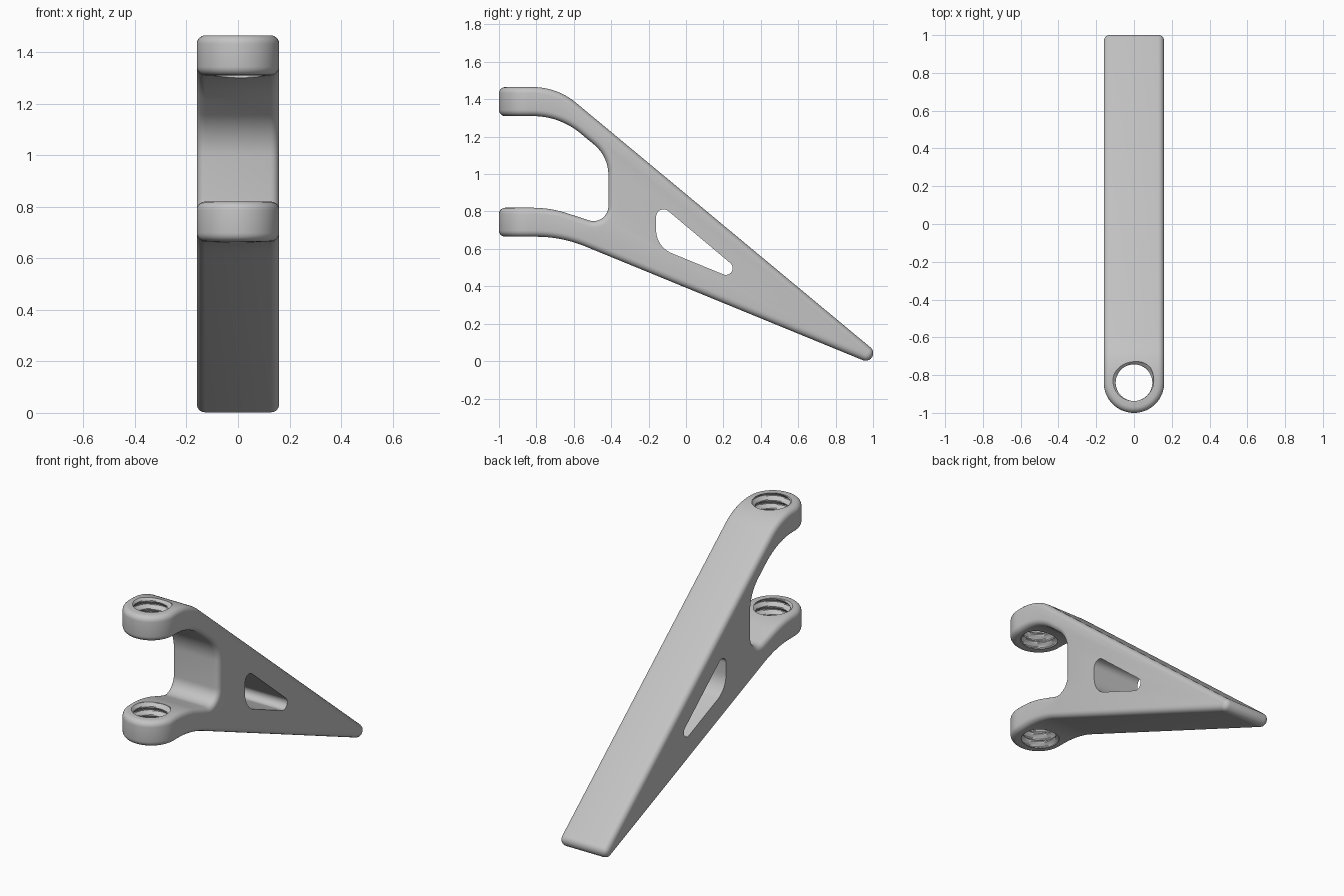
import bpy
import bmesh
from math import sin, cos, tan, pi, radians
from mathutils import Vector

if "Cube" in bpy.data.objects:
    bpy.data.objects.remove(bpy.data.objects["Cube"], do_unlink=True)

HALF = 0.16        # half width of the bracket
BORE_Y = -0.84     # centre of the threaded eyes

grey = bpy.data.materials.new("plain grey")
grey.use_nodes = True
grey.diffuse_color = (0.55, 0.55, 0.55, 1)
grey.node_tree.nodes["Principled BSDF"].inputs["Base Color"].default_value = grey.diffuse_color


def fillet(corners, steps=12):
    """Round each (y, z, radius) corner of a closed outline."""
    out = []
    for i, (a, b, r) in enumerate(corners):
        p = Vector((a, b))
        if not r:
            out.append(p)
            continue
        u = (Vector(corners[i - 1][:2]) - p).normalized()
        v = (Vector(corners[(i + 1) % len(corners)][:2]) - p).normalized()
        half = u.angle(v) / 2
        centre = p + (u + v).normalized() * (r / sin(half))
        start = p + u * (r / tan(half)) - centre
        end = p + v * (r / tan(half)) - centre
        sweep = pi - 2 * half
        for k in range(steps + 1):
            t = k / steps
            out.append(centre + (start * sin((1 - t) * sweep) + end * sin(t * sweep)) / sin(sweep))
    return out


def finish(name, bm):
    bmesh.ops.recalc_face_normals(bm, faces=bm.faces[:])
    mesh = bpy.data.meshes.new(name)
    bm.to_mesh(mesh)
    bm.free()
    mesh.materials.append(grey)
    ob = bpy.data.objects.new(name, mesh)
    bpy.context.collection.objects.link(ob)
    return ob


def prism(name, points, direction):
    bm = bmesh.new()
    face = bm.faces.new([bm.verts.new(p) for p in points])
    new = bmesh.ops.extrude_face_region(bm, geom=[face])["geom"]
    bmesh.ops.translate(bm, vec=direction, verts=[g for g in new if isinstance(g, bmesh.types.BMVert)])
    return finish(name, bm)


def side_prism(name, corners):
    return prism(name, [(-0.3, p.x, p.y) for p in fillet(corners)], (0.6, 0, 0))


def thread_cutter(name, low, high, sides=48, rows=40, pitch=0.05):
    """Closed tube whose radius follows a helical thread."""
    bm = bmesh.new()
    rings = []
    for j in range(rows + 1):
        z = low + (high - low) * j / rows
        ring = []
        for i in range(sides):
            a = 2 * pi * i / sides
            wave = abs(((z / pitch - i / sides) % 1) * 2 - 1)
            r = 0.097 + 0.021 * min(1, max(0, wave * 1.6 - 0.3))
            ring.append(bm.verts.new((r * cos(a), BORE_Y + r * sin(a), z)))
        rings.append(ring)
    for lower, upper in zip(rings, rings[1:]):
        for i in range(sides):
            n = (i + 1) % sides
            bm.faces.new((lower[i], lower[n], upper[n], upper[i]))
    bm.faces.new(rings[0])
    bm.faces.new(rings[-1])
    return finish(name, bm)


def boolean(ob, cutter, operation):
    cutter.hide_render = True
    mod = ob.modifiers.new(cutter.name, 'BOOLEAN')
    mod.operation, mod.solver, mod.object = operation, 'EXACT', cutter


# Forked side outline
bracket = side_prism("fork_bracket", [
    (-1.2, 1.465, 0), (-0.689, 1.465, 0.36), (1.013, 0.051, 0), (0.977, -0.008, 0),
    (-0.665, 0.665, 0.69), (-1.2, 0.665, 0), (-1.2, 0.82, 0), (-0.725, 0.82, 0.6),
    (-0.415, 0.718, 0.08), (-0.415, 1.094, 0.21), (-0.675, 1.31, 0.4), (-1.2, 1.31, 0)])

# Plan outline with round front ends
arc = [(-HALF * cos(pi * k / 32), BORE_Y - HALF * sin(pi * k / 32), -0.2) for k in range(33)]
plan = prism("plan_outline", arc + [(HALF, 1.2, -0.2), (-HALF, 1.2, -0.2)], (0, 0, 2))
boolean(bracket, plan, 'INTERSECT')

# Soft outer edges
bevel = bracket.modifiers.new("soft_edges", 'BEVEL')
bevel.width, bevel.segments = 0.033, 5
bevel.limit_method, bevel.angle_limit = 'ANGLE', radians(35)
bevel.use_clamp_overlap = False

# Side window and threaded eyes
window = side_prism("window_cutter", [
    (-0.16, 0.857, 0.04), (0.4135, 0.376, 0.036), (-0.16, 0.611, 0.135)])
cutters = [window, thread_cutter("upper_thread_cutter", 1.25, 1.52),
           thread_cutter("lower_thread_cutter", 0.6, 0.88)]
for cutter in cutters:
    boolean(bracket, cutter, 'DIFFERENCE')

# Bake the modifiers, drop the cutters and shade
bpy.ops.object.select_all(action='DESELECT')
bpy.context.view_layer.objects.active = bracket
bracket.select_set(True)
for mod in list(bracket.modifiers):
    bpy.ops.object.modifier_apply(modifier=mod.name)
for helper in [plan] + cutters:
    bpy.data.objects.remove(helper, do_unlink=True)
bpy.ops.object.shade_smooth_by_angle(angle=radians(32))
